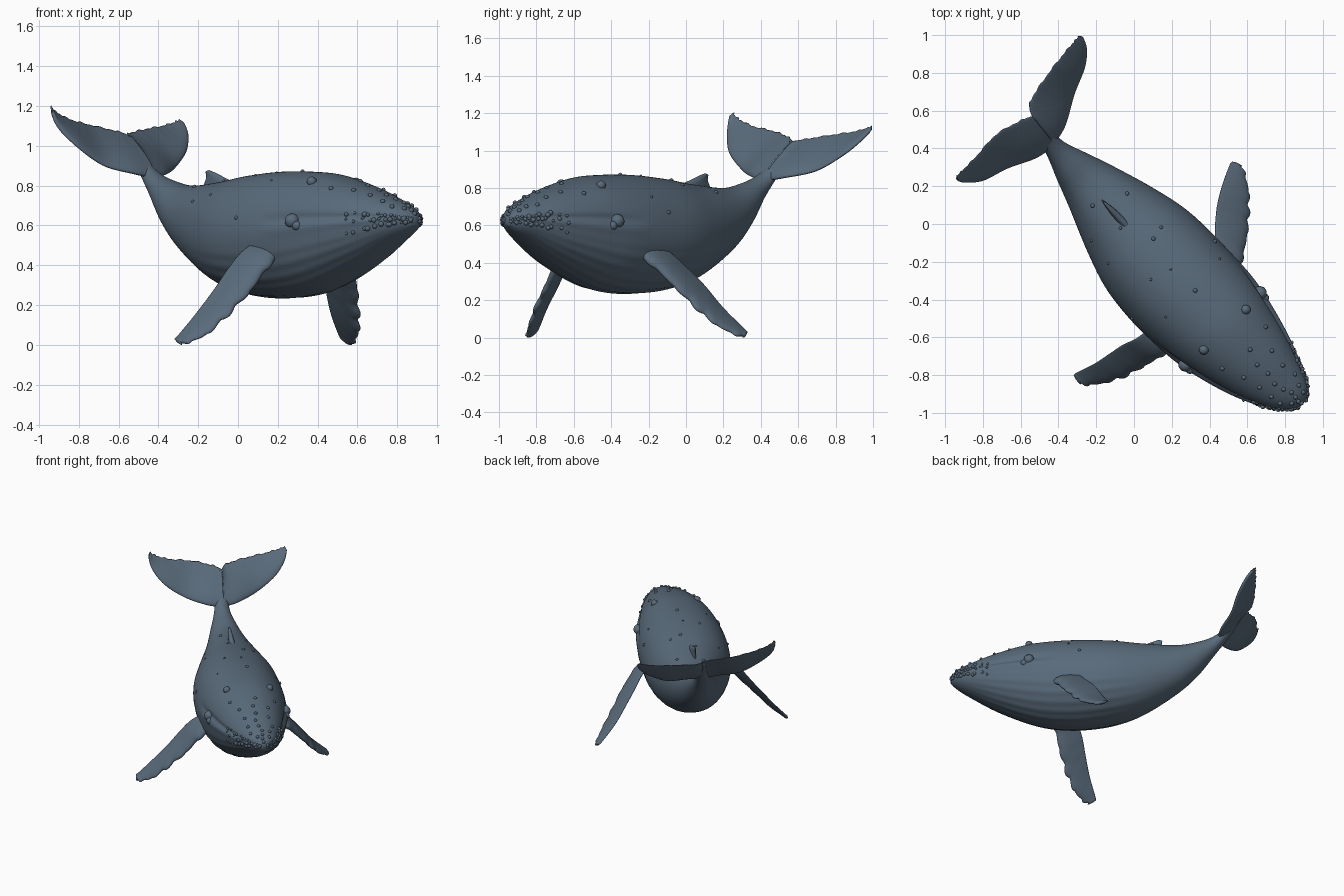
import bpy, bmesh, math, random
from mathutils import Vector

random.seed(4)
old = bpy.data.objects.get("Cube")
if old:
    bpy.data.objects.remove(old, do_unlink=True)


def make_material(name, colour):
    mat = bpy.data.materials.new(name)
    mat.use_nodes = True
    mat.diffuse_color = colour
    mat.node_tree.nodes["Principled BSDF"].inputs["Base Color"].default_value = colour
    return mat


skin = make_material("slate blue skin", (0.1, 0.145, 0.195, 1))


def spline(rows, f):
    """Smooth interpolation between rows of numbers, f running from 0 to 1."""
    x = min(max(f, 0), 1) * (len(rows) - 1)
    i = min(int(x), len(rows) - 2)
    w = x - i
    a, b, c, d = (rows[min(max(i + k, 0), len(rows) - 1)] for k in (-1, 0, 1, 2))
    return [q + w * (r - p) / 2 + w * w * (p - 2.5 * q + 2 * r - s / 2)
            + w ** 3 * (1.5 * (q - r) + (s - p) / 2) for p, q, r, s in zip(a, b, c, d)]


def finish(name, bm):
    bmesh.ops.recalc_face_normals(bm, faces=bm.faces)
    mesh = bpy.data.meshes.new(name)
    bm.to_mesh(mesh)
    bm.free()
    mesh.materials.append(skin)
    mesh.shade_smooth()
    obj = bpy.data.objects.new(name, mesh)
    bpy.context.collection.objects.link(obj)
    return obj


def loft(name, rings):
    """Skin a list of closed rings and cap both ends."""
    bm = bmesh.new()
    loops = [[bm.verts.new(p) for p in ring] for ring in rings]
    n = len(loops[0])
    for a, b in zip(loops, loops[1:]):
        for i in range(n):
            j = (i + 1) % n
            bm.faces.new((a[i], a[j], b[j], b[i]))
    bm.faces.new(loops[0])
    bm.faces.new(loops[-1])
    return finish(name, bm)


# The body swims diagonally: "along" points to the nose, "side" to its left
ALONG, SIDE, UP = Vector((0.69, -0.72, 0)), Vector((0.72, 0.69, 0)), Vector((0, 0, 1))


def place(t, u, z):
    return ALONG * t + SIDE * u + UP * z


# Body stations: distance along, sideways centre, half width, belly, back
STATIONS = [
    (-0.78, -0.01, 0.012, 1.02, 1.05), (-0.68, -0.015, 0.04, 0.87, 0.95),
    (-0.57, -0.026, 0.06, 0.73, 0.87), (-0.45, -0.028, 0.105, 0.58, 0.825),
    (-0.3, -0.028, 0.16, 0.45, 0.8), (-0.06, -0.037, 0.245, 0.315, 0.82),
    (0.15, -0.045, 0.3, 0.255, 0.85), (0.38, -0.05, 0.316, 0.235, 0.87),
    (0.59, -0.047, 0.307, 0.25, 0.87), (0.77, -0.045, 0.277, 0.3, 0.855),
    (0.99, -0.04, 0.218, 0.4, 0.8), (1.16, -0.032, 0.15, 0.5, 0.74),
    (1.26, -0.02, 0.09, 0.56, 0.695), (1.31, -0.015, 0.025, 0.6, 0.65)]


def body_point(f, angle):
    t, u, half, low, high = spline(STATIONS, f)
    c, s = math.cos(angle), math.sin(angle)
    swell = 1
    head = min(max((t - 0.5) / 0.25, 0), 1) * min(max((1.3 - t) / 0.15, 0), 1)
    # Mouth crease under a lip that runs around the jaw
    swell -= 0.05 * head * math.exp(-((s - 0.22) / 0.07) ** 2)
    swell += 0.03 * head * math.exp(-((s - 0.05) / 0.1) ** 2)
    # Throat pleats
    if s < -0.15:
        throat = min(max((t + 0.1) / 0.3, 0), 1) * min(max((1.25 - t) / 0.3, 0), 1)
        swell += 0.006 * throat * math.sin(angle * 26) * min(1, (-0.15 - s) * 4)
    mid, tall = (low + high) / 2, (high - low) / 2
    side = math.copysign(abs(c) ** 0.94, c)
    return place(t, u + half * side * swell, mid + tall * s * swell)


loft("body", [[body_point(i / 110, math.tau * k / 128) for k in range(128)]
              for i in range(111)])


def fin(name, sections, thick, bumps, ripple, front_bumps):
    """Blade from rows of leading edge xyz + trailing edge xyz."""
    rings, steps, around = [], 56, 24
    for i in range(steps + 1):
        f = i / steps
        row = spline(sections, f)
        ahead, behind = spline(sections, f + 0.02), spline(sections, f - 0.02)
        lead, trail = Vector(row[:3]), Vector(row[3:])
        span = Vector(ahead[:3]) + Vector(ahead[3:]) - Vector(behind[:3]) - Vector(behind[3:])
        chord = trail - lead
        normal = chord.cross(span).normalized()
        # Knobbly edge
        wave = ripple * (abs(math.sin(f * math.pi * bumps)) + 0.4 * math.sin(f * 41)) * min(1, f * 5)
        if front_bumps:
            lead -= chord.normalized() * wave
        else:
            trail += chord.normalized() * wave
        half = thick * (1 - 0.72 * f) * (1 if f < 0.94 else 0.6)
        ring = []
        for k in range(around):
            a = math.tau * k / around
            x = (1 - math.cos(a)) / 2
            y = math.sin(a) * (1.25 - 0.85 * x) * half
            ring.append(lead.lerp(trail, x) + normal * y)
        rings.append(ring)
    return loft(name, rings)


# Pectoral fins, rooted inside the body
fin("right_flipper", [
    (0.25, -0.6, 0.47, 0.12, -0.52, 0.54), (0.16, -0.68, 0.41, 0.02, -0.6, 0.47),
    (0.06, -0.74, 0.28, -0.06, -0.64, 0.37), (-0.05, -0.8, 0.16, -0.12, -0.68, 0.28),
    (-0.16, -0.835, 0.06, -0.21, -0.74, 0.16), (-0.26, -0.845, 0.015, -0.3, -0.785, 0.05),
    (-0.3, -0.83, 0.01, -0.32, -0.8, 0.03)], 0.034, 9, 0.014, True)
fin("left_flipper", [
    (0.49, -0.3, 0.47, 0.34, -0.2, 0.54), (0.56, -0.2, 0.41, 0.42, -0.1, 0.47),
    (0.59, -0.06, 0.28, 0.43, 0.01, 0.37), (0.6, 0.06, 0.16, 0.44, 0.1, 0.28),
    (0.6, 0.17, 0.07, 0.465, 0.2, 0.16), (0.575, 0.28, 0.015, 0.505, 0.31, 0.05),
    (0.55, 0.32, 0.01, 0.52, 0.33, 0.03)], 0.034, 9, 0.014, True)

# Tail flukes with ragged trailing edges
fin("right_fluke", [
    (-0.42, 0.42, 0.84, -0.54, 0.57, 1.05), (-0.52, 0.35, 0.86, -0.6, 0.545, 1.07),
    (-0.67, 0.295, 0.9, -0.73, 0.47, 1.1), (-0.8, 0.23, 0.99, -0.84, 0.35, 1.13),
    (-0.9, 0.22, 1.09, -0.915, 0.275, 1.17), (-0.935, 0.23, 1.18, -0.94, 0.25, 1.2)],
    0.03, 13, 0.007, False)
fin("left_fluke", [
    (-0.43, 0.42, 0.84, -0.54, 0.57, 1.05), (-0.365, 0.52, 0.855, -0.55, 0.64, 1.06),
    (-0.315, 0.69, 0.89, -0.47, 0.77, 1.08), (-0.26, 0.83, 0.97, -0.37, 0.9, 1.1),
    (-0.25, 0.93, 1.05, -0.31, 0.97, 1.12), (-0.27, 0.99, 1.11, -0.29, 0.995, 1.13)],
    0.03, 13, 0.007, False)

# Small hooked dorsal fin on a fleshy hump
hump = [(0.06, 0.8, -0.22, 0.77), (-0.06, 0.84, -0.21, 0.81),
        (-0.13, 0.865, -0.195, 0.84), (-0.175, 0.878, -0.2, 0.87)]
fin("dorsal_fin", [(*place(a, -0.035, b), *place(c, -0.035, d)) for a, b, c, d in hump],
    0.026, 1, 0, False)


def knobs(name, spots):
    """One object of flattened round bumps: (centre, radius) pairs."""
    bm = bmesh.new()
    for centre, radius in spots:
        new = bmesh.ops.create_icosphere(bm, subdivisions=2, radius=radius)["verts"]
        bmesh.ops.translate(bm, verts=new, vec=centre)
    return finish(name, bm)


# Brow bulges with eyes, one on each side
for label, angle in (("left", 0.18), ("right", math.pi - 0.18)):
    spot = body_point(0.675, angle)
    knobs(label + "_eye", [(spot, 0.038), (spot + ALONG * 0.035 - UP * 0.025, 0.025)])

# Tubercles along the lips, rostrum and chin, plus scattered barnacles
spots = []
for lean in (0.1, 0.33, -0.2):
    for i in range(13):
        f = 0.79 + 0.2 * i / 12 + random.uniform(-0.006, 0.006)
        for angle in (lean, math.pi - lean):
            wobble = random.uniform(-0.07, 0.07)
            spots.append((body_point(f, angle + wobble), random.uniform(0.007, 0.014)))
for i in range(9):
    spots.append((body_point(0.74 + i * 0.03, math.pi / 2 + random.uniform(-0.1, 0.1)), 0.012))
for angle in (1.0, 2.1):
    spots.append((body_point(0.68, angle), 0.026))
    for i in range(6):
        spots.append((body_point(0.73 + i * 0.04, angle + random.uniform(-0.15, 0.15)), 0.012))
knobs("head_tubercles", spots)
knobs("back_barnacles", [(body_point(random.uniform(0.3, 0.6), random.uniform(0.2, 2.9)),
                          random.uniform(0.006, 0.012)) for _ in range(14)])
